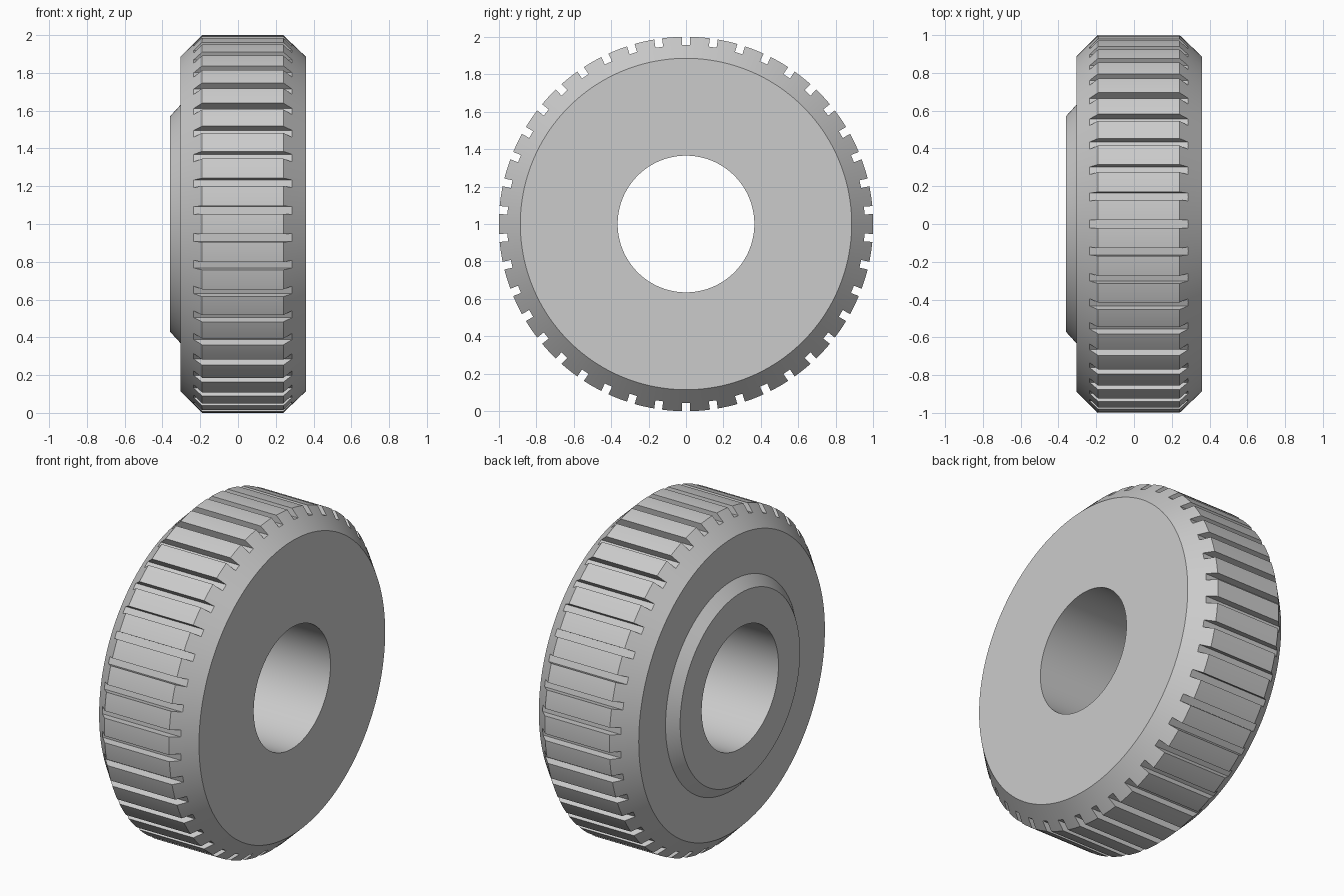
import bpy
import bmesh
import math
from mathutils import Matrix, Vector

if "Cube" in bpy.data.objects:
    bpy.data.objects.remove(bpy.data.objects["Cube"])

SLOTS = 42
SEGMENTS = SLOTS * 4
SLOT_WIDTH = 0.042
SLOT_FLOOR = 0.955
CENTRE = Matrix.Translation((0, 0, 1))

grey = bpy.data.materials.new("plain grey")
grey.use_nodes = True
grey.diffuse_color = (0.6, 0.6, 0.6, 1)
grey.node_tree.nodes["Principled BSDF"].inputs["Base Color"].default_value = grey.diffuse_color


def make_object(name, bm):
    bmesh.ops.recalc_face_normals(bm, faces=bm.faces)
    mesh = bpy.data.meshes.new(name)
    bm.to_mesh(mesh)
    bm.free()
    mesh.materials.append(grey)
    obj = bpy.data.objects.new(name, mesh)
    bpy.context.collection.objects.link(obj)
    return obj


def lathe(name, profile):
    """Turn a closed (x, radius) profile around the horizontal axle."""
    bm = bmesh.new()
    rings = []
    for i in range(SEGMENTS):
        turn = CENTRE @ Matrix.Rotation(math.tau * i / SEGMENTS, 4, "X")
        rings.append([bm.verts.new(turn @ Vector((x, 0, r))) for x, r in profile])
    for i, ring in enumerate(rings):
        following = rings[(i + 1) % SEGMENTS]
        for j in range(len(profile)):
            k = (j + 1) % len(profile)
            bm.faces.new((ring[j], ring[k], following[k], following[j]))
    return make_object(name, bm)


# Wheel body: bore, chamfered rim and raised hub boss on one side
wheel = lathe("knurled_wheel", [
    (-0.36, 0.365), (-0.36, 0.57), (-0.305, 0.63), (-0.305, 0.885),
    (-0.19, 1.0), (0.24, 1.0), (0.36, 0.885), (0.36, 0.365),
])

# Cutter: a ring of bars for the grip slots
bm = bmesh.new()
height = 0.2
for i in range(SLOTS):
    turn = Matrix.Rotation(math.tau * i / SLOTS, 4, "X")
    lift = Matrix.Translation((0, 0, SLOT_FLOOR + height / 2))
    size = Matrix.Diagonal((1, SLOT_WIDTH, height, 1))
    bmesh.ops.create_cube(bm, size=1, matrix=CENTRE @ turn @ lift @ size)
cutter = make_object("slot_cutter", bm)
cutter.hide_render = True

# Cut the slots, then drop the cutter
bpy.ops.object.select_all(action="DESELECT")
wheel.select_set(True)
bpy.context.view_layer.objects.active = wheel
cut = wheel.modifiers.new("slots", "BOOLEAN")
cut.operation = "DIFFERENCE"
cut.solver = "EXACT"
cut.object = cutter
bpy.ops.object.modifier_apply(modifier=cut.name)
bpy.data.objects.remove(cutter)

# Smooth round surfaces, crisp edges
bpy.ops.object.shade_smooth_by_angle(angle=math.radians(25))
